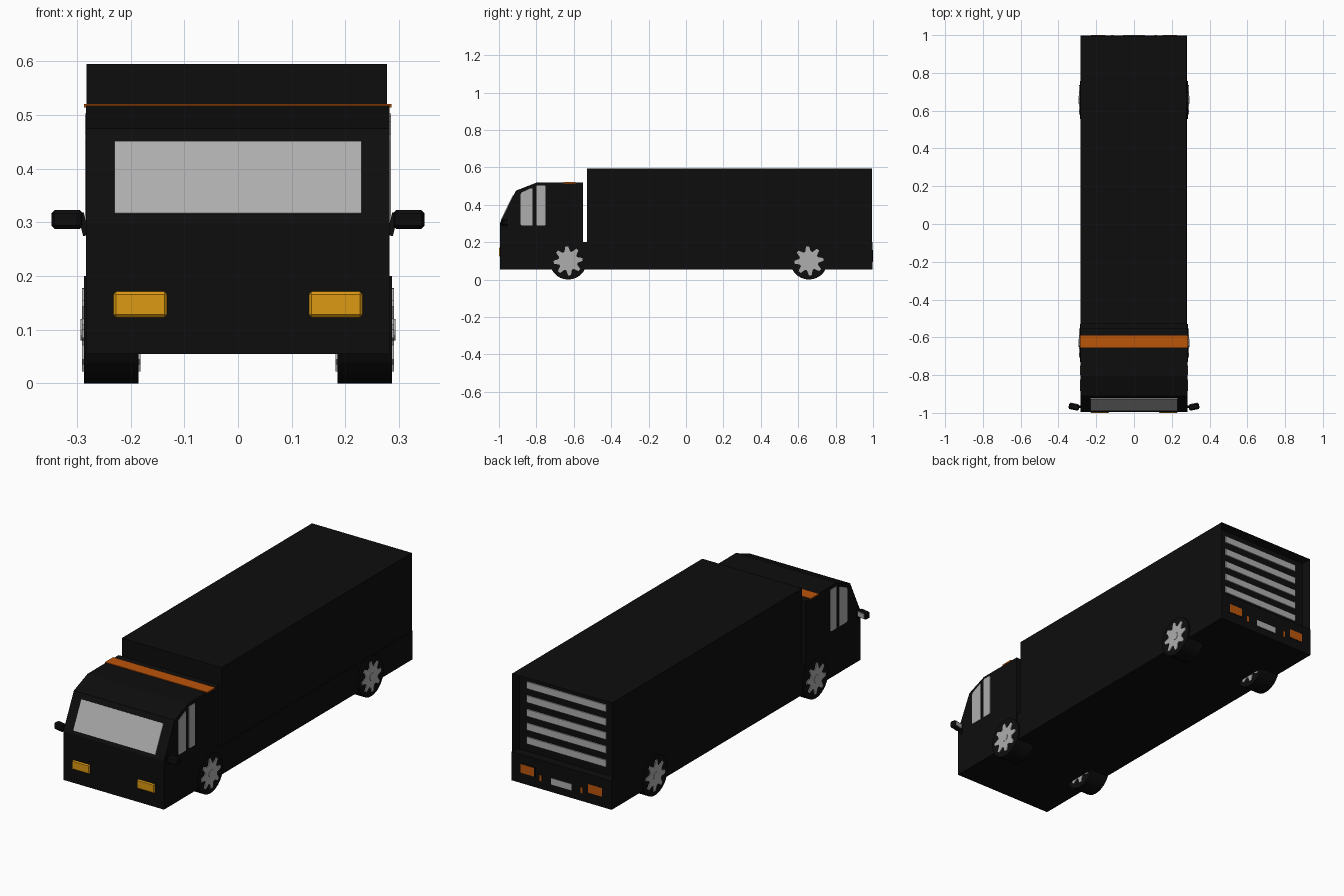
import bpy, bmesh, math
from mathutils import Matrix, Vector

if "Cube" in bpy.data.objects:
    bpy.data.objects.remove(bpy.data.objects["Cube"])


def mat(name, r, g, b):
    m = bpy.data.materials.new(name)
    m.diffuse_color = (r, g, b, 1)
    m.use_nodes = True
    m.node_tree.nodes["Principled BSDF"].inputs["Base Color"].default_value = m.diffuse_color
    return m


BLACK = mat("black_paint", 0.004, 0.004, 0.004)
GREY = mat("light_grey", 0.42, 0.42, 0.42)
AMBER = mat("amber", 0.72, 0.32, 0.006)
ORANGE = mat("orange", 0.5, 0.09, 0.003)


def finish(name, bm, material):
    bmesh.ops.recalc_face_normals(bm, faces=bm.faces)
    me = bpy.data.meshes.new(name)
    bm.to_mesh(me)
    bm.free()
    me.materials.append(material)
    ob = bpy.data.objects.new(name, me)
    bpy.context.collection.objects.link(ob)
    return ob


def box(name, x, y, z, material, bevel=0.0, rot=None):
    """Box from (min, max) ranges, optionally bevelled and turned."""
    bm = bmesh.new()
    bmesh.ops.create_cube(bm, size=1)
    bmesh.ops.scale(bm, vec=(x[1] - x[0], y[1] - y[0], z[1] - z[0]), verts=bm.verts)
    if bevel:
        bmesh.ops.bevel(bm, geom=bm.edges[:], offset=bevel, segments=1, affect='EDGES')
    if rot:
        bmesh.ops.rotate(bm, verts=bm.verts, matrix=rot)
    bmesh.ops.translate(bm, vec=(sum(x) / 2, sum(y) / 2, sum(z) / 2), verts=bm.verts)
    return finish(name, bm, material)


def prism(name, yz, x0, x1, material):
    """Side profile of (y, z) points extruded along x."""
    bm = bmesh.new()
    f = bm.faces.new([bm.verts.new((x0, y, z)) for y, z in yz])
    r = bmesh.ops.extrude_face_region(bm, geom=[f])
    bmesh.ops.translate(bm, vec=(x1 - x0, 0, 0),
                        verts=[v for v in r["geom"] if isinstance(v, bmesh.types.BMVert)])
    return finish(name, bm, material)


def ring(cy, cz, radii):
    n = len(radii)
    return [(cy + r * math.cos(2 * math.pi * i / n), cz + r * math.sin(2 * math.pi * i / n))
            for i, r in enumerate(radii)]


# Cab with raked windscreen
prism("cab", [(-0.995, 0.055), (-0.995, 0.30), (-0.91, 0.475), (-0.80, 0.518),
              (-0.552, 0.518), (-0.552, 0.055)], -0.283, 0.282, BLACK)

# Chassis and rear bumper
box("chassis", (-0.282, 0.28), (-0.56, 0.998), (0.055, 0.2), BLACK)

# Cargo box with recessed rear door
bm = bmesh.new()
bmesh.ops.create_cube(bm, size=1)
bmesh.ops.scale(bm, vec=(0.56, 1.523, 0.41), verts=bm.verts)
bmesh.ops.translate(bm, vec=(-0.002, 0.2335, 0.39), verts=bm.verts)
rear = max(bm.faces, key=lambda f: f.calc_center_median().y)
bmesh.ops.inset_region(bm, faces=[rear], thickness=0.015)
bmesh.ops.translate(bm, vec=(0, -0.042, 0), verts=rear.verts)
finish("cargo_box", bm, BLACK)

# Shutter slats on the rear door
for i in range(5):
    top = 0.555 - i * 0.07
    box("door_slat", (-0.222, 0.222), (0.945, 0.959), (top - 0.035, top), GREY)

# Windscreen plate lying on the slope
a, b = Vector((0, -0.995, 0.30)), Vector((0, -0.91, 0.475))
n = Vector((0, -(b.z - a.z), b.y - a.y)).normalized() * 0.004
p, q = a.lerp(b, 0.09), a.lerp(b, 0.855)
prism("windscreen", [(v.y, v.z) for v in (p, q, q + n, p + n)], -0.23, 0.23, GREY)

# Roof stripe
box("roof_stripe", (-0.287, 0.286), (-0.655, -0.59), (0.514, 0.521), ORANGE)

for s in (1, -1):
    # Side windows
    x0, x1 = s * 0.28, s * 0.285
    prism("quarter_window", [(-0.885, 0.295), (-0.88, 0.29), (-0.822, 0.29),
                             (-0.822, 0.488), (-0.83, 0.488), (-0.88, 0.465),
                             (-0.885, 0.455)], x0, x1, GREY)
    prism("door_window", [(-0.80, 0.295), (-0.795, 0.29), (-0.755, 0.29), (-0.75, 0.295),
                          (-0.75, 0.497), (-0.755, 0.503), (-0.795, 0.503),
                          (-0.80, 0.497)], x0, x1, GREY)

    # Headlights
    cx = s * 0.182
    box("headlight", (cx - 0.054, cx + 0.054), (-1.0, -0.975), (0.119, 0.175), AMBER, 0.009)

    # Door mirrors: arm, housing and glass facing back
    turn = Matrix.Rotation(s * 0.2, 3, 'Z')
    cx = s * 0.318
    box("mirror_housing", (cx - 0.028, cx + 0.028), (-0.984, -0.952), (0.288, 0.323),
        BLACK, 0.006, turn)
    off = turn @ Vector((0, 0.0165, 0))
    gx, gy = cx + off.x, -0.968 + off.y
    box("mirror_glass", (gx - 0.022, gx + 0.022), (gy - 0.002, gy + 0.002),
        (0.293, 0.318), GREY, 0, turn)
    box("mirror_arm", (s * 0.288 - 0.006, s * 0.288 + 0.006), (-0.975, -0.96),
        (0.275, 0.318), BLACK, 0, Matrix.Rotation(s * 0.25, 3, 'Y'))

    # Rear lamps in black frames, with small markers
    cx = s * 0.19
    box("rear_lamp_frame", (cx - 0.044, cx + 0.044), (0.99, 0.999), (0.102, 0.158), BLACK)
    box("rear_lamp", (cx - 0.038, cx + 0.038), (0.99, 1.0), (0.108, 0.152), ORANGE)
    cx = s * 0.115
    box("rear_marker", (cx - 0.006, cx + 0.006), (0.99, 1.0), (0.095, 0.125), ORANGE)

    # Wheels: tyre with an eight-toothed rim showing on both sides
    for y in (-0.63, 0.657):
        prism("tyre", ring(y, 0.1, [0.1] * 28), s * 0.185, s * 0.287, BLACK)
        teeth = [0.078, 0.078, 0.052, 0.052] * 8
        prism("rim", ring(y, 0.1, teeth), s * 0.182, s * 0.291, GREY)
        prism("hub_cap", ring(y, 0.1, [0.02] * 12), s * 0.28, s * 0.293, GREY)

# Rear plate
box("rear_plate", (-0.058, 0.058), (0.992, 1.0), (0.094, 0.126), GREY)
